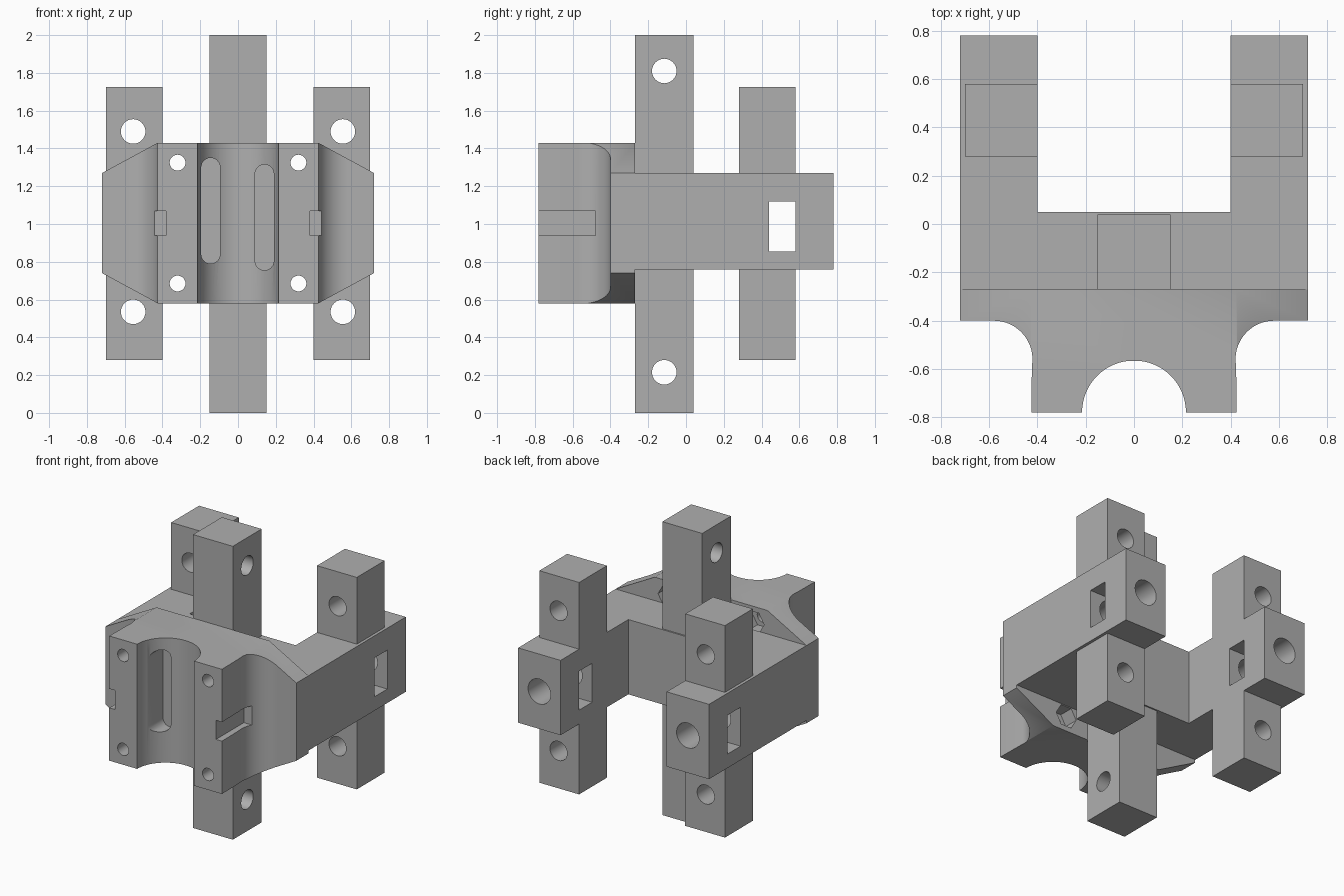
import bpy, bmesh
from math import cos, sin, pi, radians

if "Cube" in bpy.data.objects:
    bpy.data.objects.remove(bpy.data.objects["Cube"], do_unlink=True)

grey = bpy.data.materials.new("plain grey")
grey.use_nodes = True
grey.diffuse_color = (0.43, 0.43, 0.43, 1)
grey.node_tree.nodes["Principled BSDF"].inputs["Base Color"].default_value = grey.diffuse_color


def prism(name, outline, axis, lo, hi):
    """Extrude a 2D outline along an axis from lo to hi."""
    place = {"X": lambda a, b, d: (d, a, b),
             "Y": lambda a, b, d: (a, d, b),
             "Z": lambda a, b, d: (a, b, d)}[axis]
    bm = bmesh.new()
    low, high = ([bm.verts.new(place(a, b, d)) for a, b in outline] for d in (lo, hi))
    bm.faces.new(low)
    bm.faces.new(high)
    n = len(outline)
    for i in range(n):
        j = (i + 1) % n
        bm.faces.new((low[i], low[j], high[j], high[i]))
    bmesh.ops.recalc_face_normals(bm, faces=bm.faces)
    mesh = bpy.data.meshes.new(name)
    bm.to_mesh(mesh)
    bm.free()
    mesh.materials.append(grey)
    obj = bpy.data.objects.new(name, mesh)
    bpy.context.collection.objects.link(obj)
    return obj


def box(name, x, y, z):
    return prism(name, [(x[0], y[0]), (x[1], y[0]), (x[1], y[1]), (x[0], y[1])], "Z", *z)


def arc(cx, cy, r, start, end, steps):
    angles = [radians(start + (end - start) * i / steps) for i in range(steps + 1)]
    return [(cx + r * cos(a), cy + r * sin(a)) for a in angles]


def circle(cx, cy, r, sides=32):
    return arc(cx, cy, r, 0, 360 - 360 / sides, sides - 1)


def mirrored(half):
    """Close a half outline by reflecting it in the first coordinate."""
    return half + [(-a, b) for a, b in reversed(half)]


def combine(obj, other, operation="DIFFERENCE"):
    mod = obj.modifiers.new("cut", "BOOLEAN")
    mod.operation, mod.solver, mod.object = operation, "EXACT", other
    bpy.context.view_layer.objects.active = obj
    bpy.ops.object.modifier_apply(modifier=mod.name)
    bpy.data.objects.remove(other, do_unlink=True)


parts = []

# U-shaped frame with crossbar and two rear arms
frame = prism("frame", mirrored([(0.72, -0.27), (0.72, 0.78), (0.40, 0.78), (0.40, 0.05)]),
              "Z", 0.76, 1.27)
for s in (-1, 1):
    combine(frame, prism("bore", circle(s * 0.56, 1.015, 0.085), "Y", 0.15, 0.9))
    combine(frame, box("window", sorted((s * 0.3, s * 0.8)), (0.44, 0.58), (0.855, 1.12)))
parts.append(frame)

# Centre posts with cross holes
for name, z, hole in (("upper", (1.27, 2.0), 1.81), ("lower", (0, 0.76), 0.215)):
    post = box(name + "_centre_post", (-0.15, 0.15), (-0.27, 0.04), z)
    combine(post, prism("pin_hole", circle(-0.115, hole, 0.065), "X", -0.3, 0.3))
    parts.append(post)

# Side posts above and below each arm
for s, side in ((1, "left"), (-1, "right")):
    for name, z, hole in (("upper", (1.27, 1.725), 1.49), ("lower", (0.28, 0.76), 0.535)):
        post = box(f"{name}_{side}_post", sorted((s * 0.40, s * 0.70)), (0.28, 0.58), z)
        combine(post, prism("pin_hole", circle(s * 0.555, hole, 0.065), "Y", 0.2, 0.7))
        parts.append(post)

# Front clamp block: scooped plan, with sloping upper and lower shoulders
scoop = arc(0, -0.78, 0.215, 90, 0, 16)
flank = arc(0.58, -0.56, 0.16, 190, 90, 16)
plan = mirrored(scoop[1:] + [(0.425, -0.78)] + flank + [(0.72, -0.40), (0.72, -0.27)])
clamp = prism("front_clamp", plan, "Z", 0.58, 1.43)
shoulders = mirrored([(0.425, 0.58), (0.72, 0.74), (0.72, 1.27), (0.425, 1.43)])
combine(clamp, prism("shoulder_shape", shoulders, "Y", -0.9, 0), "INTERSECT")

# Screw holes with hexagonal nut pockets, and side notches
for s in (-1, 1):
    for z in (0.685, 1.325):
        combine(clamp, prism("screw_hole", circle(s * 0.32, z, 0.042, 24), "Y", -0.9, 0))
        combine(clamp, prism("nut_pocket", circle(s * 0.32, z, 0.08, 6), "Y", -0.37, 0))
    combine(clamp, box("notch", sorted((s * 0.38, s * 0.6)), (-0.9, -0.48), (0.94, 1.07)))

# Round-ended slots inside the scoop
for x, low, high in ((-0.145, 0.79, 1.35), (0.14, 0.755, 1.315)):
    r = 0.05
    slot = arc(x, high - r, r, 0, 180, 12) + arc(x, low + r, r, 180, 360, 12)
    combine(clamp, prism("slot", slot, "Y", -0.9, -0.53))
parts.append(clamp)

# Smooth the curved walls and keep the corners crisp
bpy.ops.object.select_all(action="DESELECT")
for obj in parts:
    obj.select_set(True)
bpy.context.view_layer.objects.active = clamp
bpy.ops.object.shade_smooth_by_angle(angle=radians(30))
